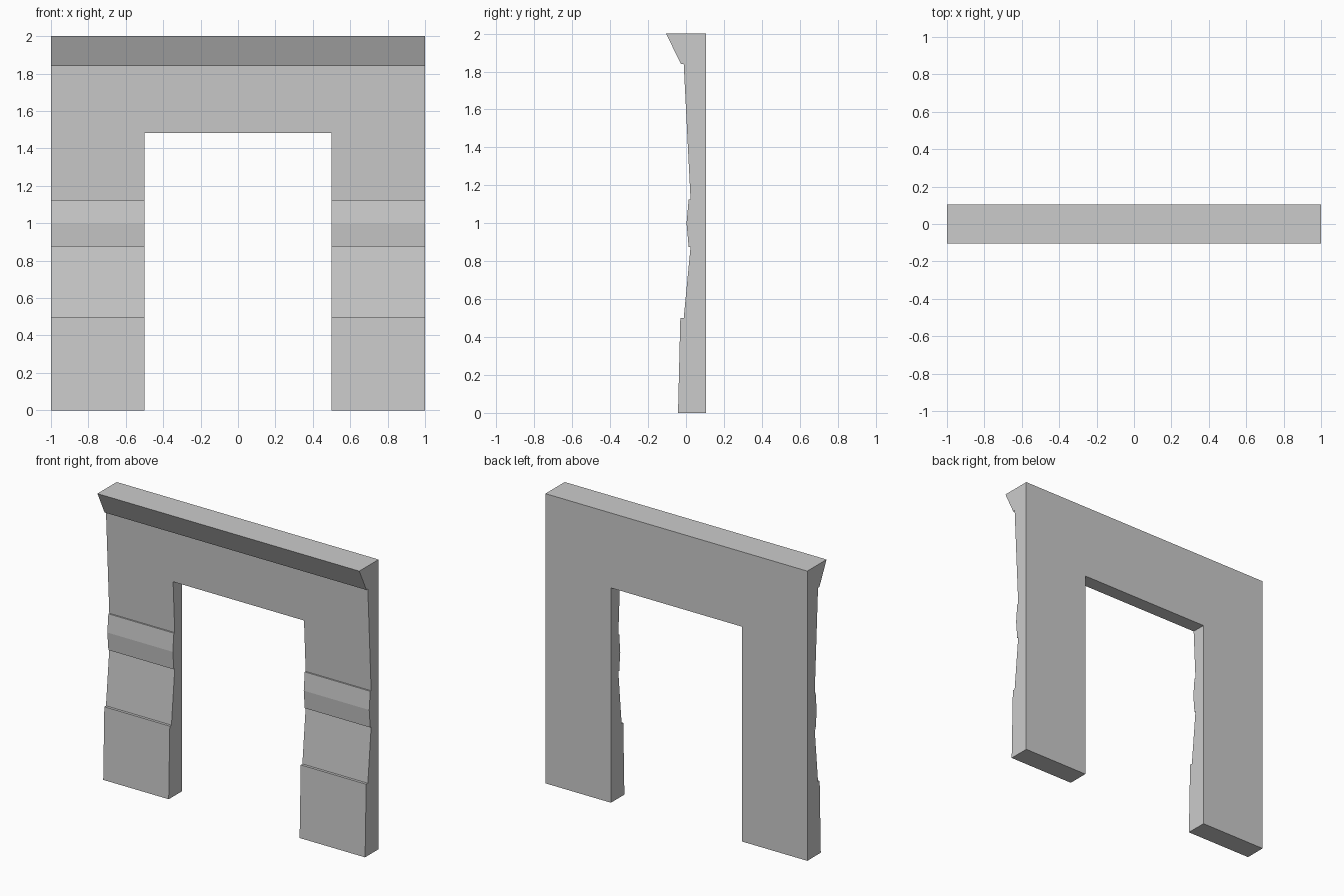
import bpy
import bmesh

if "Cube" in bpy.data.objects:
    bpy.data.objects.remove(bpy.data.objects["Cube"])

# Side profile (y, z): flat back, moulded front
PROFILE = [
    (0.105, 0.0), (0.105, 2.0),
    (-0.105, 2.0), (-0.027, 1.84), (-0.012, 1.84),    # cornice
    (0.024, 1.125), (0.014, 1.125),                   # upper taper
    (0.003, 1.0), (0.014, 0.875), (0.024, 0.875),     # middle band
    (-0.012, 0.5), (-0.03, 0.5), (-0.042, 0.0),       # lower taper and plinth
]


def extrude_x(name, profile, half_width):
    """Prism made by extruding a (y, z) profile along x, centred on x = 0."""
    bm = bmesh.new()
    face = bm.faces.new([bm.verts.new((-half_width, y, z)) for y, z in profile])
    result = bmesh.ops.extrude_face_region(bm, geom=[face])
    verts = [v for v in result["geom"] if isinstance(v, bmesh.types.BMVert)]
    bmesh.ops.translate(bm, verts=verts, vec=(2 * half_width, 0, 0))
    bmesh.ops.recalc_face_normals(bm, faces=bm.faces[:])
    mesh = bpy.data.meshes.new(name)
    bm.to_mesh(mesh)
    bm.free()
    obj = bpy.data.objects.new(name, mesh)
    bpy.context.collection.objects.link(obj)
    return obj


# Door surround, full width
surround = extrude_x("door_surround", PROFILE, 1.0)

# Doorway opening
opening = extrude_x("doorway_cutter",
                    [(-0.5, -0.5), (0.5, -0.5), (0.5, 1.483), (-0.5, 1.483)], 0.5)
opening.hide_render = True
opening.display_type = 'WIRE'

cut = surround.modifiers.new("doorway", 'BOOLEAN')
cut.operation = 'DIFFERENCE'
cut.solver = 'EXACT'
cut.object = opening
